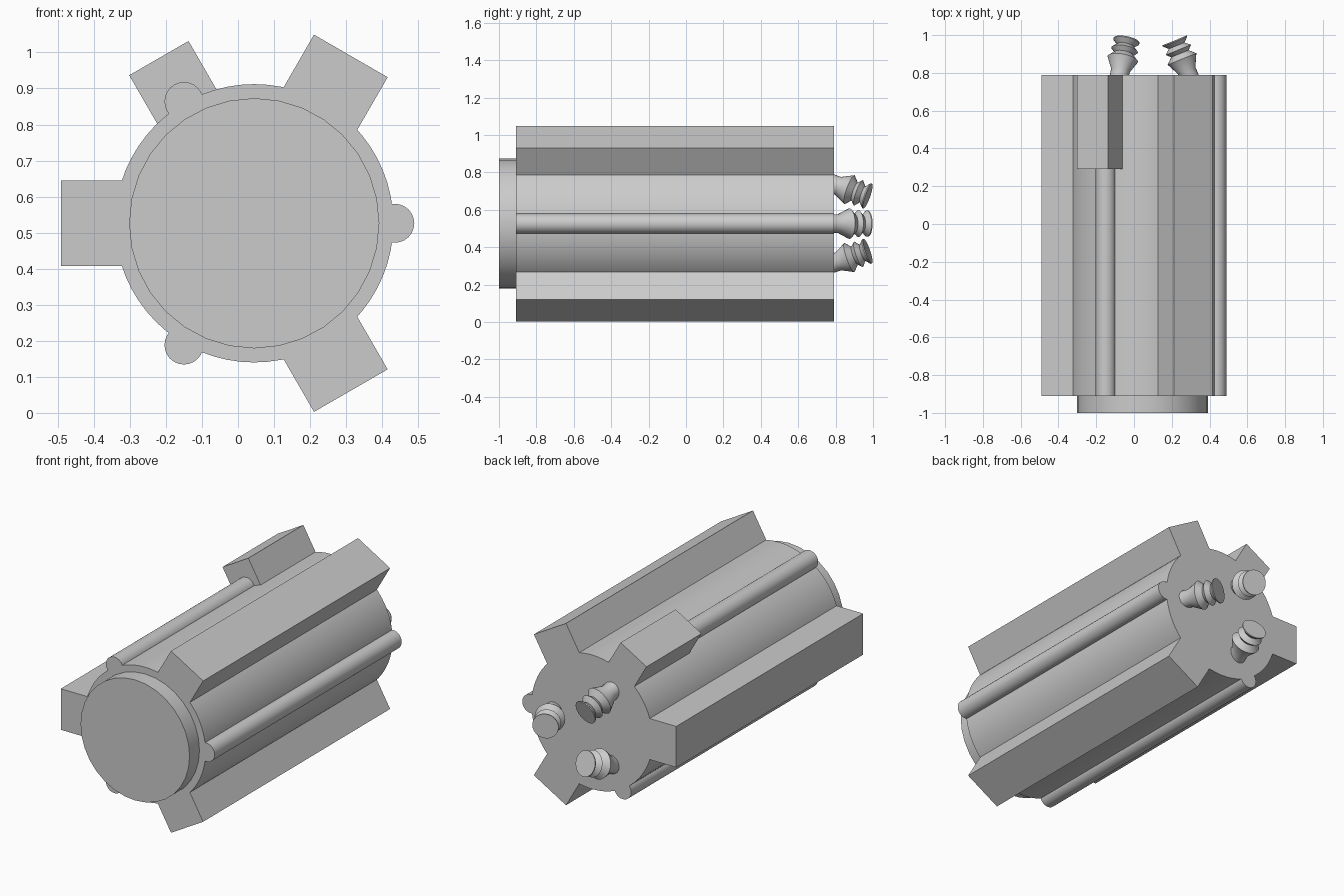
import bpy, bmesh, math
from mathutils import Matrix, Vector

cube = bpy.data.objects.get("Cube")
if cube:
    bpy.data.objects.remove(cube, do_unlink=True)

CENTRE = Vector((0.045, 0, 0.526))
FRONT, BACK = -0.91, 0.79
DRUM_R = 0.386

grey = bpy.data.materials.new("plain grey")
grey.use_nodes = True
colour = (0.6, 0.6, 0.6, 1)
grey.diffuse_color = colour
grey.node_tree.nodes["Principled BSDF"].inputs["Base Color"].default_value = colour


def finish(name, bm, smooth=False):
    """Turn a bmesh into a named object."""
    bmesh.ops.recalc_face_normals(bm, faces=bm.faces)
    mesh = bpy.data.meshes.new(name)
    bm.to_mesh(mesh)
    bm.free()
    mesh.materials.append(grey)
    obj = bpy.data.objects.new(name, mesh)
    bpy.context.collection.objects.link(obj)
    if smooth:
        bpy.ops.object.select_all(action='DESELECT')
        obj.select_set(True)
        bpy.context.view_layer.objects.active = obj
        bpy.ops.object.shade_smooth_by_angle(angle=math.radians(30))


def around(angle):
    """Frame with local x pointing outward at an angle about the long axis."""
    return Matrix.Translation(CENTRE) @ Matrix.Rotation(math.radians(-angle), 4, 'Y')


def rod(name, radius, y0, y1, sides, angle=0, offset=0):
    bm = bmesh.new()
    place = (around(angle) @ Matrix.Translation((offset, (y0 + y1) / 2, 0))
             @ Matrix.Rotation(math.pi / 2, 4, 'X'))
    bmesh.ops.create_cone(bm, cap_ends=True, segments=sides, radius1=radius,
                          radius2=radius, depth=y1 - y0, matrix=place)
    finish(name, bm, True)


def fin(name, angle, half_width, reach, y0, y1):
    # The inner face sits just where the fin meets the drum
    seat = math.sqrt(DRUM_R ** 2 - half_width ** 2) - 0.01
    bm = bmesh.new()
    place = (around(angle)
             @ Matrix.Translation(((seat + reach) / 2, (y0 + y1) / 2, 0))
             @ Matrix.Diagonal((reach - seat, y1 - y0, 2 * half_width, 1)))
    bmesh.ops.create_cube(bm, size=1, matrix=place)
    finish(name, bm)


def bellows(name, angle):
    # Lathed ridges (distance along axis, radius), leaning toward the centre
    profile = [(-0.03, 0.05), (0.025, 0.05), (0.09, 0.082), (0.12, 0.05),
               (0.142, 0.072), (0.166, 0.045), (0.19, 0.07), (0.196, 0.07)]
    place = (around(angle) @ Matrix.Translation((0.243, BACK, 0))
             @ Matrix.Rotation(math.radians(22), 4, 'Z'))
    sides = 24
    bm = bmesh.new()
    rings = []
    for along, radius in profile:
        turns = [2 * math.pi * i / sides for i in range(sides)]
        rings.append([bm.verts.new(place @ Vector((radius * math.cos(t), along,
                                                  radius * math.sin(t))))
                      for t in turns])
    for a, b in zip(rings, rings[1:]):
        for i in range(sides):
            j = (i + 1) % sides
            bm.faces.new((a[i], a[j], b[j], b[i]))
    bm.faces.new(rings[0])
    bm.faces.new(rings[-1])
    finish(name, bm, True)


# Main drum and raised front disc
rod("drum", DRUM_R, FRONT, BACK, 64)
rod("front_disc", 0.347, -1.0, FRONT + 0.01, 32)

# Three full-length fins
for label, angle in (("upper", 60), ("side", 180), ("lower", -60)):
    fin(label + "_fin", angle, 0.118, 0.536, FRONT, BACK)

# Short block at the back
fin("short_block", 120, 0.095, 0.529, 0.29, BACK)

# Slim rods between the fins, and the flexible connectors on the back
for label, angle in (("left", 0), ("upper", 120), ("lower", -120)):
    rod(label + "_rod", 0.054, FRONT, BACK, 24, angle, 0.39)
    bellows(label + "_connector", angle)
